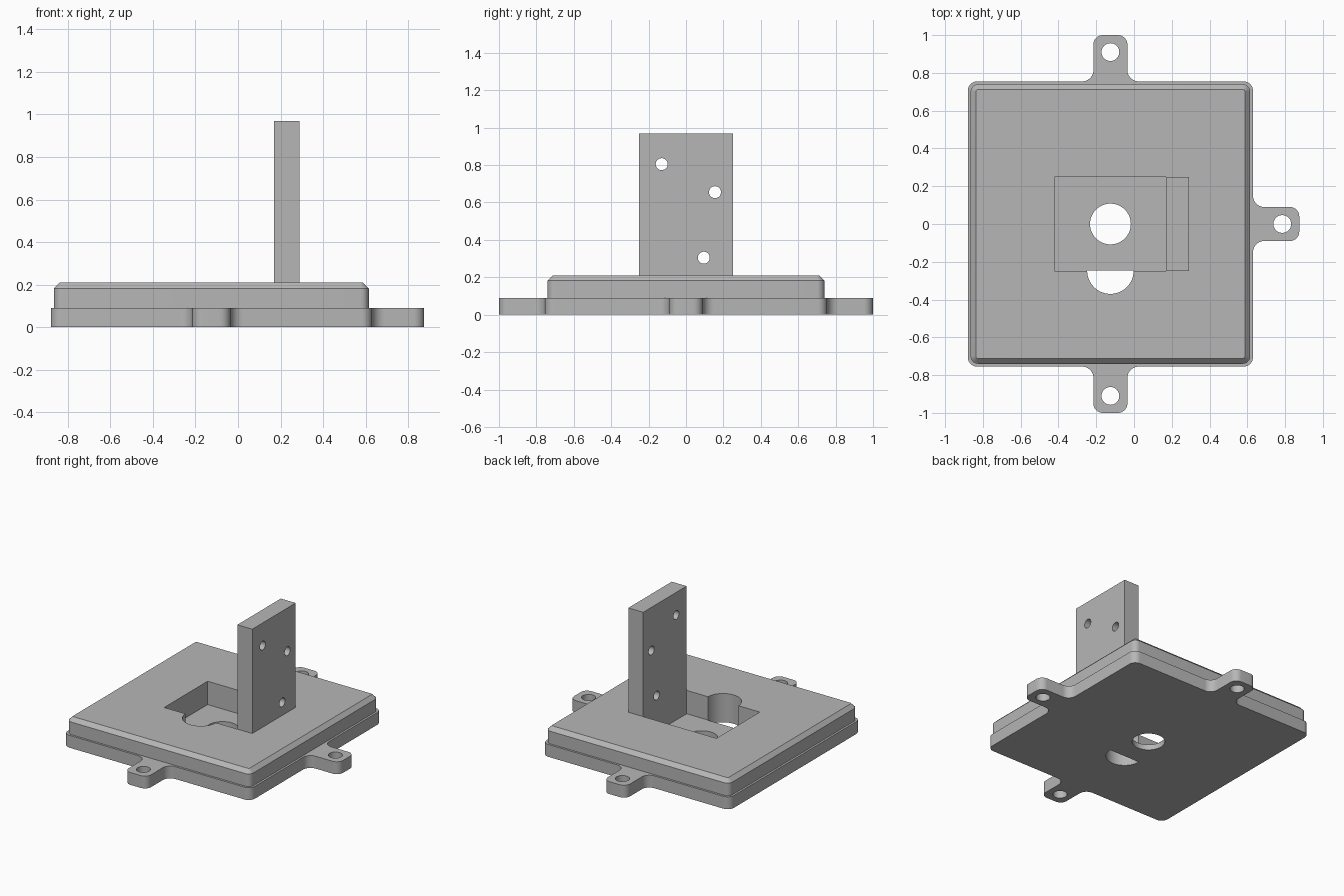
import bpy, bmesh, math
from mathutils import Vector

if "Cube" in bpy.data.objects:
    bpy.data.objects.remove(bpy.data.objects["Cube"])

# One plain grey for the whole mount
GREY = (0.47, 0.47, 0.47, 1)
grey = bpy.data.materials.new("plain grey")
grey.use_nodes = True
grey.diffuse_color = GREY
grey.node_tree.nodes["Principled BSDF"].inputs["Base Color"].default_value = GREY

CX = -0.125          # centre of the plate in x
BASE_TOP = 0.09
SLAB_TOP = 0.21
FLOOR = 0.04         # pocket floor


def rounded(corners, steps=10):
    """Outline from (x, y, radius) corners, with each corner turned into an arc."""
    out = []
    for i, (x, y, r) in enumerate(corners):
        p = Vector((x, y))
        a = (Vector(corners[i - 1][:2]) - p).normalized()
        b = (Vector(corners[(i + 1) % len(corners)][:2]) - p).normalized()
        if r == 0:
            out.append(p)
            continue
        centre = p + (a + b) * r     # all corners are right angles
        for k in range(steps + 1):
            t = math.pi / 2 * k / steps
            out.append(centre - b * r * math.cos(t) - a * r * math.sin(t))
    return out


def rectangle(half, r):
    return rounded([(CX - half, -half, r), (CX + half, -half, r),
                    (CX + half, half, r), (CX - half, half, r)])


def circle(x, y, r, n=48, turn=2 * math.pi, start=0):
    count = n if turn > 6 else n + 1
    return [Vector((x + r * math.cos(start + turn * k / n),
                    y + r * math.sin(start + turn * k / n))) for k in range(count)]


def loft(name, rings):
    """Closed solid through (outline, z) rings that share a point count."""
    bm = bmesh.new()
    loops = [[bm.verts.new((p.x, p.y, z)) for p in pts] for pts, z in rings]
    for low, high in zip(loops, loops[1:]):
        for i in range(len(low)):
            j = (i + 1) % len(low)
            bm.faces.new((low[i], low[j], high[j], high[i]))
    bm.faces.new(loops[0][::-1])
    bm.faces.new(loops[-1])
    bmesh.ops.recalc_face_normals(bm, faces=bm.faces)
    mesh = bpy.data.meshes.new(name)
    bm.to_mesh(mesh)
    bm.free()
    mesh.materials.append(grey)
    ob = bpy.data.objects.new(name, mesh)
    bpy.context.collection.objects.link(ob)
    return ob


def box(name, x0, x1, y0, y1, z0, z1):
    pts = [Vector(p) for p in ((x0, y0), (x1, y0), (x1, y1), (x0, y1))]
    return loft(name, [(pts, z0), (pts, z1)])


def select(ob):
    bpy.ops.object.select_all(action='DESELECT')
    ob.select_set(True)
    bpy.context.view_layer.objects.active = ob


def cut(ob, cutters):
    select(ob)
    for c in cutters:
        mod = ob.modifiers.new("cut", 'BOOLEAN')
        mod.operation = 'DIFFERENCE'
        mod.solver = 'EXACT'
        mod.object = c
        bpy.ops.object.modifier_apply(modifier=mod.name)


def cutter(name, outline):
    ob = loft(name, [(outline, -0.1), (outline, 0.4)])
    ob.hide_render = True
    return ob


# Base plate with three screw tabs; each tab is four corners off one side
H, T, W = 0.755, 1.0, 0.09
R, F = 0.05, 0.06
tab = [(-W, H, F), (-W, T, R), (W, T, R), (W, H, F)]
outline = [(CX - H, -H, R)]
outline += [(CX - u * -1, -v, r) for u, v, r in tab]          # front tab
outline += [(CX + H, -H, R)]
outline += [(CX + v, u, r) for u, v, r in tab]                # side tab
outline += [(CX + H, H, R)]
outline += [(CX - u, v, r) for u, v, r in tab]                # back tab
outline += [(CX - H, H, R)]
plate = rounded(outline)
base = loft("base_plate", [(plate, 0), (plate, BASE_TOP)])

# Raised slab with chamfered top edge
slab = loft("raised_slab", [(rectangle(0.74, 0.04), BASE_TOP),
                            (rectangle(0.74, 0.04), 0.182),
                            (rectangle(0.712, 0.012), SLAB_TOP)])

# Pocket, cable hole, half-round slot and screw holes
pocket = box("pocket_cutter", -0.42, 0.17, -0.25, 0.25, FLOOR, 0.4)
pocket.hide_render = True
hole = cutter("centre_hole_cutter", circle(CX, 0, 0.108))
slot = cutter("slot_cutter", circle(CX, -0.247, 0.123, 32, math.pi, math.pi))
screws = [cutter("screw_cutter", circle(x, y, 0.047, 32))
          for x, y in ((CX, 0.91), (CX, -0.91), (CX + 0.91, 0))]
cut(base, [pocket, hole, slot] + screws)
cut(slab, [pocket, slot])

# Upright bracket with three cross holes
bracket = box("upright_bracket", 0.17, 0.29, -0.25, 0.25, SLAB_TOP, 0.97)
pins = []
for y, z in ((-0.13, 0.805), (0.155, 0.655), (0.095, 0.305)):
    pin = cutter("bracket_hole_cutter", circle(0, 0, 0.032, 32))
    pin.rotation_euler = (0, math.pi / 2, 0)
    pin.location = (0.1, y, z)
    pins.append(pin)
bpy.context.view_layer.update()
cut(bracket, pins)

# Cutters are no longer needed
for c in [pocket, hole, slot] + screws + pins:
    bpy.data.objects.remove(c)

for ob in (base, slab, bracket):
    select(ob)
    bpy.ops.object.shade_smooth_by_angle(angle=math.radians(30))
